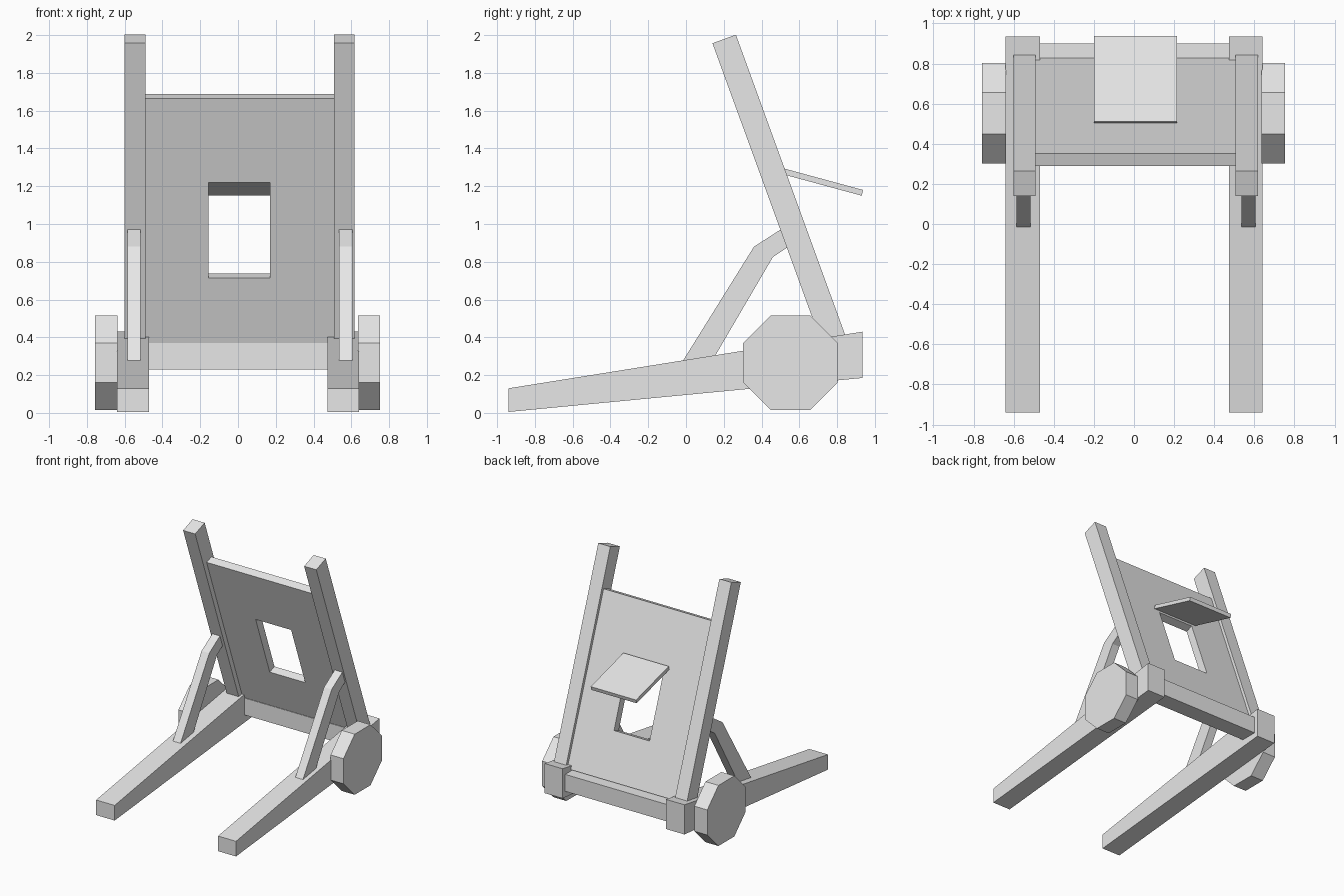
import bpy, bmesh
from mathutils import Vector
from math import cos, sin, pi, radians

cube = bpy.data.objects.get("Cube")
if cube:
    bpy.data.objects.remove(cube, do_unlink=True)

grey = bpy.data.materials.new("light grey")
grey.use_nodes = True
grey.diffuse_color = (0.8, 0.8, 0.8, 1)
grey.node_tree.nodes["Principled BSDF"].inputs["Base Color"].default_value = (0.8, 0.8, 0.8, 1)


def finish(name, bm):
    bmesh.ops.recalc_face_normals(bm, faces=bm.faces)
    mesh = bpy.data.meshes.new(name)
    bm.to_mesh(mesh)
    bm.free()
    mesh.materials.append(grey)
    obj = bpy.data.objects.new(name, mesh)
    bpy.context.collection.objects.link(obj)
    return obj


def slab(name, profile, x0, x1):
    """Extrude a (y, z) side profile from x0 to x1."""
    bm = bmesh.new()
    face = bm.faces.new([bm.verts.new((x0, y, z)) for y, z in profile])
    ext = bmesh.ops.extrude_face_region(bm, geom=[face])
    verts = [v for v in ext["geom"] if isinstance(v, bmesh.types.BMVert)]
    bmesh.ops.translate(bm, verts=verts, vec=(x1 - x0, 0, 0))
    return finish(name, bm)


def tilted(start, length, depth, angle):
    """Rectangle profile running down and back from its upper front corner."""
    down = Vector((sin(angle), -cos(angle)))
    back = Vector((cos(angle), sin(angle)))
    s = Vector(start)
    return [s, s + down * length, s + down * length + back * depth, s + back * depth]


LEAN = radians(20)
beam = [(-0.94, 0.005), (0.935, 0.185), (0.935, 0.43), (-0.94, 0.13)]
post = tilted((0.14, 1.957), 1.69, 0.132, LEAN)
brace = [(-0.02, 0.27), (0.36, 0.88), (0.50, 0.97), (0.535, 0.875), (0.46, 0.825), (0.15, 0.295)]
wheel = [(0.553 + 0.271 * cos(pi * (k + 0.5) / 4), 0.265 + 0.271 * sin(pi * (k + 0.5) / 4))
         for k in range(8)]

# Side frames: the right side is at -x, the left side at +x
sides = {
    "right": ((-0.64, -0.47), (-0.60, -0.49), (-0.585, -0.515), (-0.757, -0.638)),
    "left": ((0.475, 0.64), (0.507, 0.618), (0.535, 0.605), (0.635, 0.753)),
}
for side, spans in sides.items():
    parts = (("ground_beam", beam), ("post", post), ("brace", brace), ("wheel", wheel))
    for (part, profile), (x0, x1) in zip(parts, spans):
        slab(f"{side}_{part}", profile, x0, x1)

# Cross rail under the panel
slab("cross_rail", [(0.757, 0.23), (0.90, 0.23), (0.90, 0.37), (0.757, 0.37)], -0.49, 0.5)

# Leaning panel with a window opening: four rings joined into a closed frame
bm = bmesh.new()
down = Vector((0, sin(LEAN), -cos(LEAN)))
back = Vector((0, cos(LEAN), sin(LEAN)))


def ring(x0, x1, u0, u1, depth):
    origin = Vector((0, 0.29, 1.665)) + back * depth
    return [bm.verts.new(origin + down * u + Vector((x, 0, 0)))
            for x, u in ((x0, u0), (x1, u0), (x1, u1), (x0, u1))]


outer, window = (-0.495, 0.51, 0, 1.39), (-0.155, 0.17, 0.473, 1.011)
rings = [ring(*outer, 0), ring(*outer, 0.066), ring(*window, 0.066), ring(*window, 0)]
for i in range(4):
    a, b = rings[i], rings[(i + 1) % 4]
    for j in range(4):
        k = (j + 1) % 4
        bm.faces.new((a[j], a[k], b[k], b[j]))
finish("panel", bm)

# Window flap propped open behind the panel
slab("window_flap", [(0.503, 1.266), (0.93, 1.15), (0.938, 1.18), (0.511, 1.296)], -0.2, 0.215)
